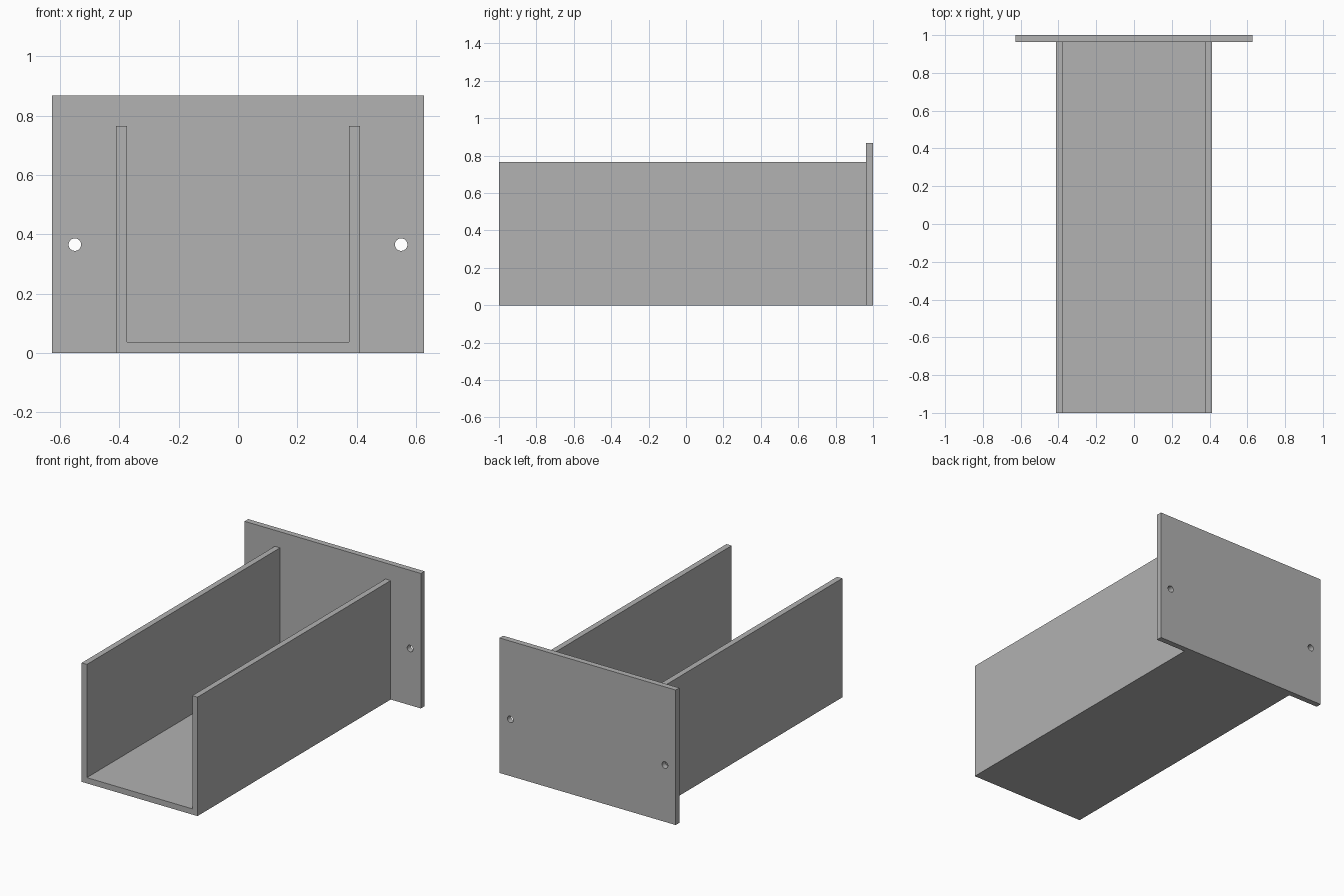
import bpy
from math import cos, sin, tau, pi, radians

cube = bpy.data.objects.get("Cube")
if cube:
    bpy.data.objects.remove(cube, do_unlink=True)

# Single grey finish
GREY = (0.445, 0.445, 0.445, 1)
grey = bpy.data.materials.new("plain grey")
grey.use_nodes = True
grey.diffuse_color = GREY
grey.node_tree.nodes["Principled BSDF"].inputs["Base Color"].default_value = GREY

WALL = 0.037
HALF_W, WALL_TOP = 0.412, 0.765
PLATE_HALF, PLATE_TOP = 0.627, 0.868
HOLE_X, HOLE_Z, HOLE_R = 0.55, 0.365, 0.021
PLATE_FRONT = 1 - WALL


def extrude_profile(name, outlines, y_front, y_back):
    """Extrude closed x-z outlines (inner ones become holes) along y."""
    curve = bpy.data.curves.new(name, "CURVE")
    curve.dimensions = "2D"
    curve.fill_mode = "BOTH"
    curve.extrude = (y_back - y_front) / 2
    for outline in outlines:
        spline = curve.splines.new("POLY")
        spline.points.add(len(outline) - 1)
        for point, (x, z) in zip(spline.points, outline):
            point.co = (x, z, 0, 1)
        spline.use_cyclic_u = True
    curve.materials.append(grey)
    obj = bpy.data.objects.new(name, curve)
    obj.location.y = (y_front + y_back) / 2
    obj.rotation_euler.x = pi / 2
    bpy.context.collection.objects.link(obj)
    bpy.ops.object.select_all(action="DESELECT")
    obj.select_set(True)
    bpy.context.view_layer.objects.active = obj
    bpy.ops.object.convert(target="MESH")
    bpy.ops.object.shade_smooth_by_angle(angle=radians(30))


def circle(cx, cz, radius, sides=32):
    return [(cx + radius * cos(tau * i / sides), cz + radius * sin(tau * i / sides))
            for i in range(sides)]


# U-shaped channel, open at the top and front
half = [(HALF_W, 0), (HALF_W, WALL_TOP), (HALF_W - WALL, WALL_TOP), (HALF_W - WALL, WALL)]
channel = half + [(-x, z) for x, z in reversed(half)]
extrude_profile("channel", [channel], -1, PLATE_FRONT)

# Back mounting plate with a screw hole on each side
plate = [(-PLATE_HALF, 0), (PLATE_HALF, 0), (PLATE_HALF, PLATE_TOP), (-PLATE_HALF, PLATE_TOP)]
holes = [circle(side * HOLE_X, HOLE_Z, HOLE_R) for side in (-1, 1)]
extrude_profile("mounting_plate", [plate] + holes, PLATE_FRONT, 1)
